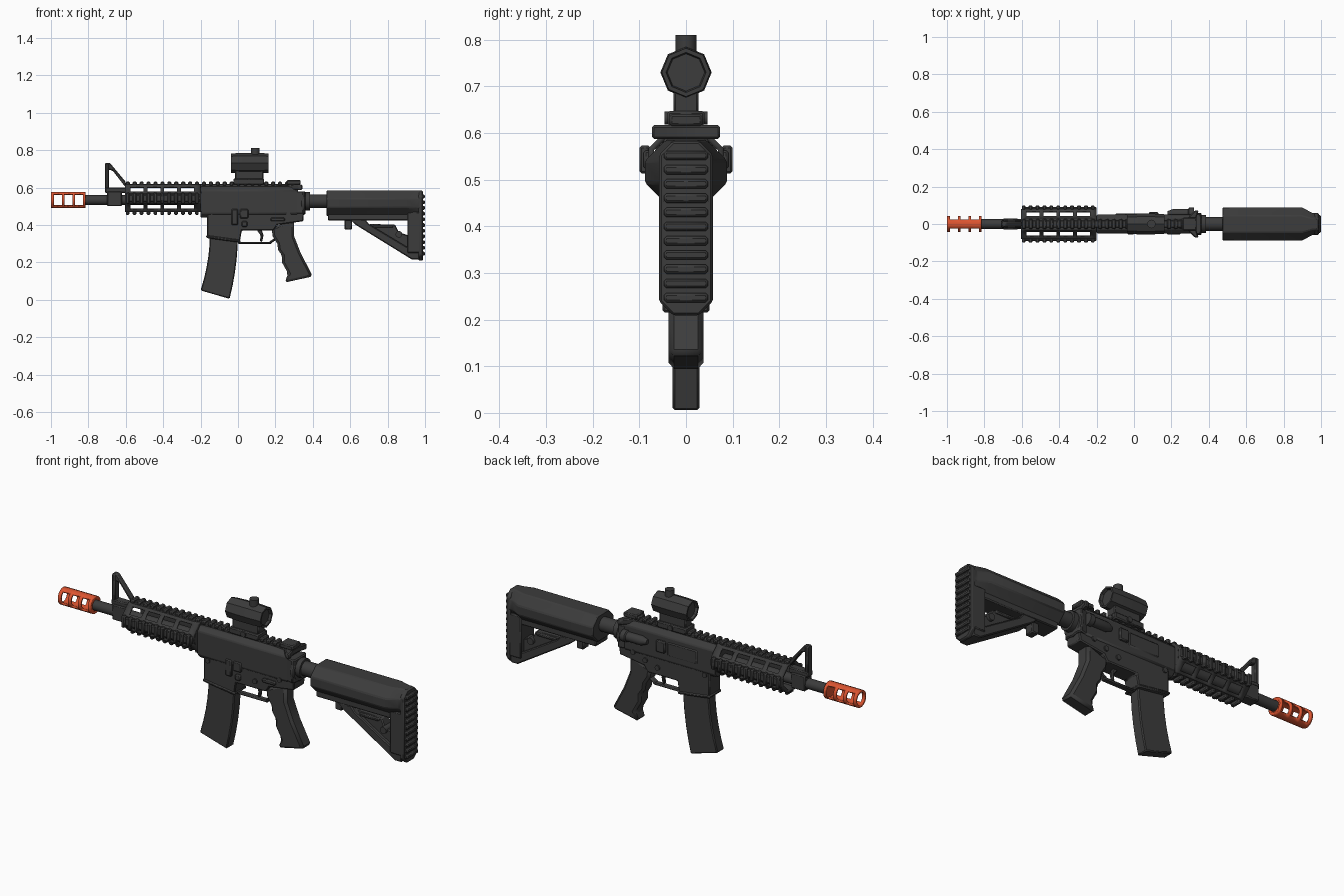
import bpy, bmesh, math

if "Cube" in bpy.data.objects:
    bpy.data.objects.remove(bpy.data.objects["Cube"], do_unlink=True)


def material(name, red, green, blue):
    m = bpy.data.materials.new(name)
    m.use_nodes = True
    m.diffuse_color = (red, green, blue, 1)
    m.node_tree.nodes["Principled BSDF"].inputs["Base Color"].default_value = m.diffuse_color
    return m


GREY = material("dark grey", .045, .045, .045)
ORANGE = material("safety orange", .72, .09, .03)
EDGE = .005
BORE = .533       # height of the barrel axis
GUARD = .543      # height of the handguard axis
RAIL = .61        # height of the top rail


def loft(name, rings, mat=GREY, skip=None, caps=True, bevel=0, wall=0):
    """Skin a row of matching rings; skip(i, j) leaves openings."""
    bm = bmesh.new()
    rows = [[bm.verts.new(p) for p in ring] for ring in rings]
    for i, (row, after) in enumerate(zip(rows, rows[1:])):
        for j in range(len(row)):
            if not (skip and skip(i, j)):
                bm.faces.new((row[j - 1], row[j], after[j], after[j - 1]))
    if caps:
        bm.faces.new(rows[0])
        bm.faces.new(rows[-1])
    bmesh.ops.recalc_face_normals(bm, faces=bm.faces)
    mesh = bpy.data.meshes.new(name)
    bm.to_mesh(mesh)
    bm.free()
    mesh.materials.append(mat)
    ob = bpy.data.objects.new(name, mesh)
    bpy.context.collection.objects.link(ob)
    if wall:
        mod = ob.modifiers.new("wall", "SOLIDIFY")
        mod.thickness, mod.offset = wall, -1
    if bevel:
        mod = ob.modifiers.new("bevel", "BEVEL")
        mod.width, mod.segments = bevel, 1
        mod.limit_method, mod.angle_limit = "ANGLE", math.radians(35)
    bpy.ops.object.select_all(action="DESELECT")
    ob.select_set(True)
    bpy.context.view_layer.objects.active = ob
    bpy.ops.object.shade_smooth_by_angle(angle=math.radians(32))


def plate(name, outline, width, y=0, bevel=EDGE):
    """Side outline given thickness across y."""
    loft(name, [[(x, y + s * width, z) for x, z in outline] for s in (-1, 1)], bevel=bevel)


def block(name, x0, x1, z0, z1, width, y=0, bevel=EDGE):
    plate(name, [(x0, z0), (x1, z0), (x1, z1), (x0, z1)], width, y, bevel)


def flat(name, half, z0, z1):
    """Top outline, mirrored across y, given height."""
    outline = half + [(x, -y) for x, y in reversed(half)]
    loft(name, [[(x, y, z) for x, y in outline] for z in (z0, z1)], bevel=EDGE)


def circle(r, n, phase=0):
    turn = [math.tau * (k + phase) / n for k in range(n)]
    return [(r * math.cos(a), r * math.sin(a)) for a in turn]


def pin(name, x, z, r, width, y=0):
    plate(name, [(x + a, z + b) for a, b in circle(r, 12)], width, y, bevel=0)


def tube(name, profile, z, n=16, y=0, **options):
    """Round part along x from (x, radius) pairs."""
    loft(name, [[(x, y + a, z + b) for a, b in circle(r, n)] for x, r in profile], **options)


def chamfered(w, h, c):
    """Octagonal section: a rectangle with cut corners."""
    right = [(w - c, -h), (w, c - h), (w, h - c), (w - c, h)]
    return right + [(-a, -b) for a, b in right]


def bar_x(name, section, z, stations, **options):
    """Section carried along x, narrowed at each (x, narrowing)."""
    loft(name, [[(x, a * s, z + b) for a, b in section] for x, s in stations], **options)


# muzzle tip: three window bays, open on both sides
bays = [-1]
for i in range(3):
    bays += [i * .057 - .985, i * .057 - .942]
bays.append(-.815)
section = circle(.044, 16, phase=.5)
bar_x("muzzle_tip", section, BORE, [(x, 1) for x in bays], mat=ORANGE, caps=False, wall=.012,
      skip=lambda i, j: i % 2 and abs(section[j][0] + section[j - 1][0]) > .045)
tube("muzzle_collar", [(-.83, .04), (-.815, .04)], BORE, mat=ORANGE)
tube("barrel", [(-.82, .026), (-.2, .026)], BORE)

# handguard shell: four bays slotted along the slanted sides
bays = [-.605]
for i in range(4):
    bays += [i * .09 - .575, i * .09 - .505]
bays.append(-.2)
corners = chamfered(.08, .073, .048)
section = []
for (a, b), (c, d) in zip(corners, corners[1:] + corners[:1]):
    section += [(a + (c - a) * t, b + (d - b) * t) for t in (0, .2, .8)]
bar_x("handguard", section, GUARD, [(x, 1) for x in bays], caps=False, wall=.012,
      skip=lambda i, j: i % 2 and j % 6 == 2)
tube("handguard_ring", [(-.22, .07), (-.2, .07)], GUARD)

# toothed rails on top, bottom and both sides
PITCH = .037
for i in range(24):
    x = i * PITCH - .6
    block("top_rail_tooth", x, x + .022, RAIL, .631, .027)
    if i < 11:
        block("bottom_rail_tooth", x, x + .02, .454, .475, .027)
        for side in (-1, 1):
            block("side_rail_tooth", x, x + .02, GUARD - .03, GUARD + .03, .012, y=side * .088)
block("top_rail", -.6, .29, .6, .62, .02)
for side in (-1, 1):
    block("side_rail", -.6, -.2, GUARD - .02, GUARD + .02, .008, y=side * .083)

# front sight
block("front_sight_base", -.71, -.6, .57, .6, .022)
block("front_sight_clamp", -.7, -.62, .5, .58, .03)
block("front_sight_post", -.71, -.69, .59, .73, .018)
plate("front_sight_brace", [(-.71, .732), (-.685, .732), (-.6, .63), (-.6, .6), (-.67, .69), (-.71, .7)], .014)

# receiver
bar_x("upper_receiver", chamfered(.05, .083, .022), .522, [(-.2, 1), (.32, 1)], bevel=EDGE)
plate("lower_receiver", [(-.165, .48), (-.165, .335), (.01, .31), (.02, .37), (.19, .37), (.21, .4),
                         (.35, .42), (.357, .57), (.31, .58), (.28, .48)], .045)
plate("magazine_well_lip", [(-.17, .345), (-.17, .33), (.014, .305), (.014, .32)], .05)
flat("receiver_shoulder", [(.15, .03), (.26, .035), (.35, .058), (.36, .04)], .46, .58)
flat("charging_handle", [(.2, .02), (.28, .025), (.325, .073), (.345, .073), (.33, .02)], .587, .617)
block("rear_sight", .26, .335, .615, .64, .035)

# controls on the left side of the action
for name, x, length, z, height in (("bolt_catch", -.035, .035, .4, .085),
                                   ("bolt_catch_pad", .01, .045, .435, .05),
                                   ("magazine_catch", .02, .03, .39, .03),
                                   ("selector_lever", .175, .075, .42, .02)):
    block(name, x, x + length, z, z + height, .01, y=-.047)

# port and forward assist on the other side
block("ejection_cover", -.1, .07, .49, .56, .005, y=.05)
block("case_deflector", .08, .13, .5, .56, .01, y=.054)
tube("forward_assist", [(.18, .012), (.21, .024), (.29, .024), (.295, .03), (.32, .03)], BORE, n=12, y=.057)
for x, z in ((-.14, .445), (.13, .41), (.2, .43), (.27, .455)):
    pin("receiver_pin", x, z, .013, .052)

# trigger and guard
block("trigger_guard", 0, .18, .298, .309, .016)
plate("guard_rear", [(.17, .298), (.22, .33), (.21, .34), (.165, .309)], .016)
plate("trigger", [(.095, .38), (.12, .345), (.118, .31), (.13, .31), (.136, .345), (.125, .38)], .01)

# magazine curving forward, and pistol grip
steps = [k / 5 for k in range(6)]
front = [(-.15 - .05 * t * t, .36 - .31 * t) for t in steps]
rear = [(-.045 * t * t, .36 - .355 * t) for t in steps]
plate("magazine", front + rear[::-1], .029)
plate("pistol_grip", [(.18, .385), (.185, .34), (.21, .3), (.215, .265), (.237, .235), (.235, .2),
                      (.268, .14), (.25, .092), (.4, .125), (.335, .25), (.3, .34), (.3, .43)],
      .038, bevel=.012)

# buffer tube and collars
tube("buffer_tube", [(.33, .037), (.5, .037)], .527)
tube("end_plate", [(.335, .06), (.36, .06)], .515, bevel=EDGE)
tube("castle_nut", [(.36, .049), (.385, .049)], .527, n=12)

# stock body, tapered toward the butt, over an open triangular frame
bar_x("stock_body", chamfered(.088, .068, .044), .517, [(.472, 1), (.9, 1), (.955, .66), (.98, .66)], bevel=EDGE)
block("stock_underside", .48, .96, .425, .46, .05)
plate("stock_strut", [(.6, .43), (.63, .4), (.93, .215), (.97, .215), (.97, .275), (.9, .285),
                      (.7, .405), (.68, .43)], .05)
block("stock_rear_post", .905, .975, .25, .47, .055)
plate("stock_web", [(.7, .405), (.84, .402), (.86, .36), (.91, .345), (.91, .27), (.88, .28)], .03)
block("stock_latch", .72, .83, .385, .402, .04)
block("stock_lever", .57, .61, .375, .43, .025)
pin("sling_socket", .86, .35, .018, .045)

# butt pad with ribs
bar_x("butt_pad", chamfered(.058, .187, .03), .396, [(.965, 1), (.988, 1)], bevel=EDGE)
for i in range(11):
    z = .237 + i * .0305
    block("butt_pad_rib", .98, 1, z, z + .02, .047)

# optic on its mount, lenses set into the ends
tube("optic_body", [(-.025, .04), (-.038, .043), (-.038, .052), (.02, .055), (.11, .055),
                    (.163, .052), (.163, .043), (.15, .04)], .73, n=8)
block("optic_mount_neck", -.015, .135, .64, .7, .027)
block("optic_mount_clamp", -.025, .14, .615, .647, .04)
pin("mount_screw", .06, .632, .014, .046)
loft("optic_knob", [[(.093 + a, b, z) for a, b in circle(.023, 12)] for z in (.76, .81)])
